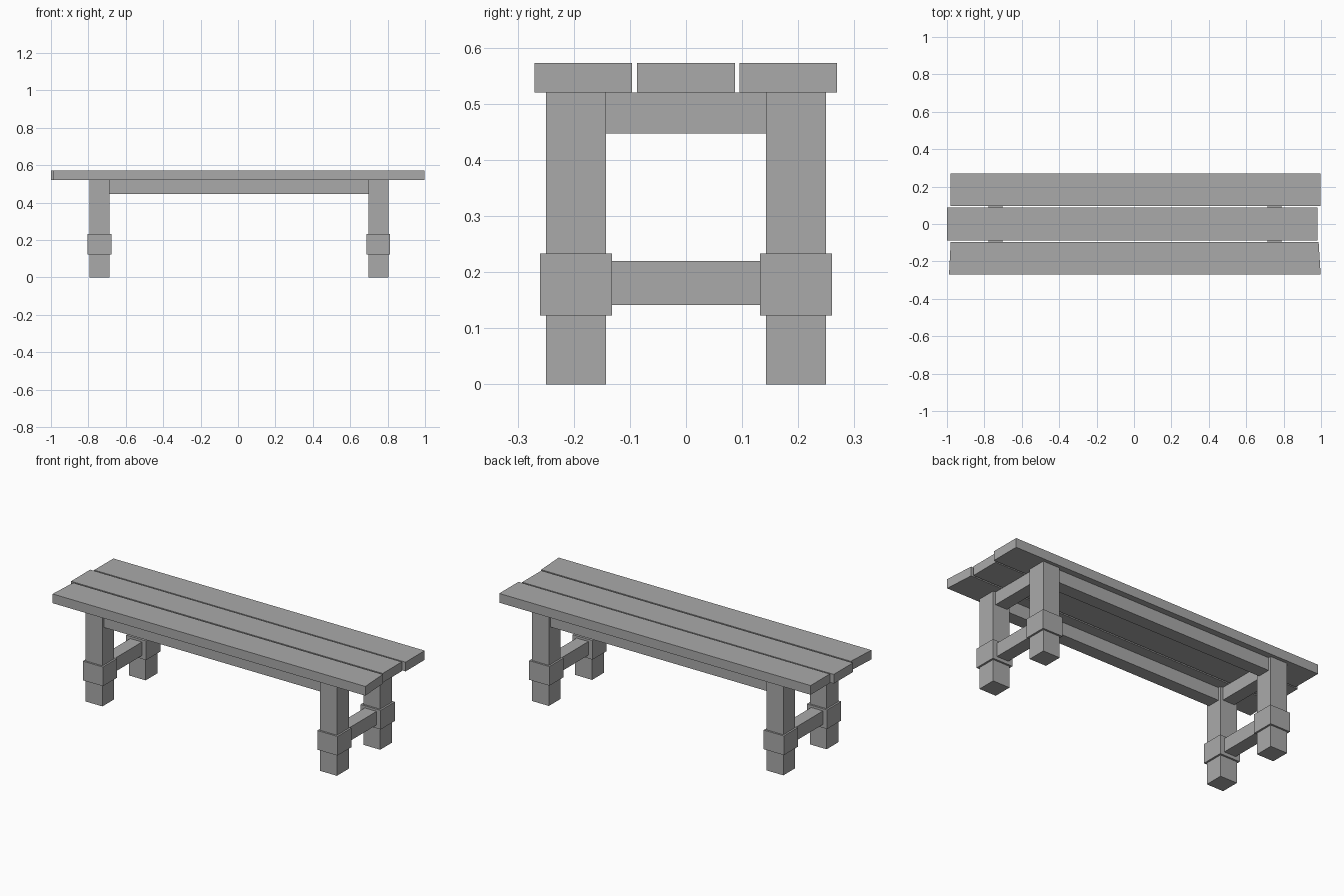
import bpy

cube = bpy.data.objects.get("Cube")
if cube:
    bpy.data.objects.remove(cube, do_unlink=True)

# Single plain grey finish
grey = bpy.data.materials.new("plain_grey")
grey.use_nodes = True
colour = (0.4, 0.4, 0.4, 1)
grey.diffuse_color = colour
grey.node_tree.nodes["Principled BSDF"].inputs["Base Color"].default_value = colour


def box(name, x, y, z):
    """Box between the (low, high) limits on each axis."""
    bpy.ops.mesh.primitive_cube_add(size=1)
    ob = bpy.context.object
    ob.name = ob.data.name = name
    for v in ob.data.vertices:
        v.co = [lim[1] if c > 0 else lim[0] for c, lim in zip(v.co, (x, y, z))]
    ob.data.materials.append(grey)
    return ob


def around(centre, half):
    return centre - half, centre + half


LEG_X = {"right": -0.74, "left": 0.75}
LEG_Y = {"front": -0.196, "back": 0.196}
SEAT_Z = (0.52, 0.573)
APRON_Z = (0.447, 0.52)
LEG, COLLAR, RAIL = 0.0535, 0.064, 0.0375   # half widths

# Seat planks, slightly staggered along the length
front = box("front_plank", (-0.98, 0.987), (-0.27, -0.096), SEAT_Z)
box("middle_plank", (-1.0, 0.98), (-0.087, 0.087), SEAT_Z)
box("back_plank", (-0.98, 0.998), (0.095, 0.269), SEAT_Z)

# The front plank has ends sawn a little off square
for v in front.data.vertices:
    if v.co.y < -0.2:
        v.co.x += 0.011 if v.co.x > 0 else -0.009

# Legs with thicker collars
for side, x in LEG_X.items():
    for end, y in LEG_Y.items():
        box(f"{end}_{side}_leg", around(x, LEG), around(y, LEG), (0, 0.52))
        box(f"{end}_{side}_collar", around(x, COLLAR), around(y, COLLAR), (0.123, 0.233))

    # End apron and low stretcher joining each pair of legs
    box(f"{side}_end_apron", around(x, RAIL), (-0.143, 0.143), APRON_Z)
    box(f"{side}_stretcher", around(x, RAIL), (-0.132, 0.132), (0.142, 0.22))

# Long aprons under the seat
for end, y in LEG_Y.items():
    box(f"{end}_long_apron", (LEG_X["right"] + LEG, LEG_X["left"] - LEG),
        around(y, RAIL), APRON_Z)
